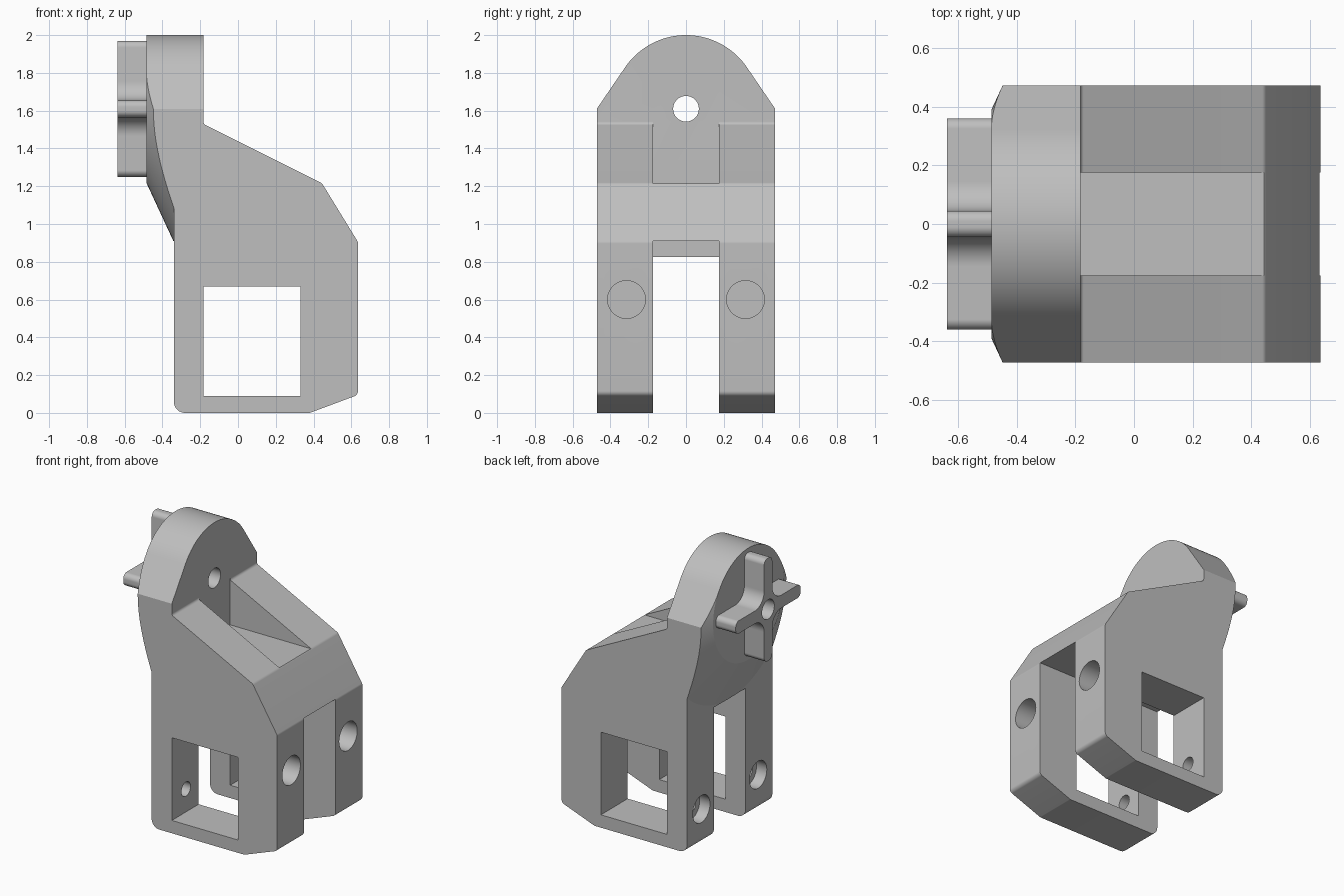
import bpy, bmesh
from math import sin, cos, tan, pi, acos
from mathutils import Vector

if "Cube" in bpy.data.objects:
    bpy.data.objects.remove(bpy.data.objects["Cube"], do_unlink=True)

grey = bpy.data.materials.new("plain_grey")
grey.use_nodes = True
grey.diffuse_color = (0.52, 0.52, 0.52, 1)
grey.node_tree.nodes["Principled BSDF"].inputs["Base Color"].default_value = grey.diffuse_color

AXIS_Z = 1.61      # height of the pivot axis
HALF_W = 0.472     # half width of the body
SLOT = 0.175       # half width of the slot between the legs


def finish(name, bm):
    bmesh.ops.recalc_face_normals(bm, faces=bm.faces[:])
    mesh = bpy.data.meshes.new(name)
    bm.to_mesh(mesh)
    bm.free()
    mesh.materials.append(grey)
    ob = bpy.data.objects.new(name, mesh)
    bpy.context.collection.objects.link(ob)
    return ob


def rounded(corners, steps=8):
    """Polygon from (a, b, radius) corners; radius 0 stays sharp."""
    out = []
    for i, (a, b, r) in enumerate(corners):
        p = Vector((a, b))
        if not r:
            out.append(p)
            continue
        u = (Vector(corners[i - 1][:2]) - p).normalized()
        v = (Vector(corners[(i + 1) % len(corners)][:2]) - p).normalized()
        half = u.angle(v) / 2
        mid = p + (u + v).normalized() * r / sin(half)
        s, e = p + u * r / tan(half) - mid, p + v * r / tan(half) - mid
        out += [mid + s.lerp(e, k / steps).normalized() * r for k in range(steps + 1)]
    return out


def prism(name, pts, axis, lo, hi):
    """Extrude a (y, z) outline along x, or an (x, z) outline along y."""
    bm = bmesh.new()
    def place(p, d):
        return (d, p[0], p[1]) if axis == "x" else (p[0], d, p[1])
    ends = [[bm.verts.new(place(p, d)) for p in pts] for d in (lo, hi)]
    bridge(bm, ends)
    return finish(name, bm)


def bridge(bm, loops):
    for l1, l2 in zip(loops, loops[1:]):
        for i in range(len(l1)):
            bm.faces.new((l1[i - 1], l1[i], l2[i], l2[i - 1]))
    bm.faces.new(loops[0])
    bm.faces.new(loops[-1])


def turned(name, rings, y, z, n=48):
    """Solid of revolution about an x-parallel axis from (x, radius) rings."""
    bm = bmesh.new()
    bridge(bm, [[bm.verts.new((x, y + r * cos(2 * pi * k / n), z + r * sin(2 * pi * k / n)))
                 for k in range(n)] for x, r in rings])
    return finish(name, bm)


def box_pts(a0, a1, b0, b1):
    return [(a0, b0), (a1, b0), (a1, b1), (a0, b1)]


def combine(ob, tool, op="DIFFERENCE"):
    mod = ob.modifiers.new(op, "BOOLEAN")
    mod.operation, mod.object, mod.solver = op, tool, "EXACT"
    bpy.context.view_layer.update()
    result = bpy.data.meshes.new_from_object(ob.evaluated_get(bpy.context.evaluated_depsgraph_get()))
    ob.modifiers.clear()
    ob.data = result
    bpy.data.objects.remove(tool, do_unlink=True)


# Body: side silhouette
side = rounded([(-0.34, 0, 0.06), (0.38, 0, 0.03), (0.635, 0.095, 0.03), (0.635, 0.905, 0.03),
                (0.445, 1.215, 0.03), (-0.183, 1.53, 0.02), (-0.183, 2.1, 0),
                (-0.6, 2.1, 0), (-0.6, 0.3, 0), (-0.34, 0.3, 0)])
body = prism("bracket_body", side, "y", -0.6, 0.6)

# Trim to the arched outline with tangent shoulders
R = 0.39
t0 = acos(R / HALF_W)
arch = [(R * cos(t0 + (pi - 2 * t0) * k / 40), AXIS_Z + R * sin(t0 + (pi - 2 * t0) * k / 40))
        for k in range(41)]
arch += [(-HALF_W, AXIS_Z), (-HALF_W, -0.1), (HALF_W, -0.1), (HALF_W, AXIS_Z)]
combine(body, prism("arch_trim", arch, "x", -1, 1), "INTERSECT")

# Trim the head to a cone around the pivot
combine(body, turned("cone_trim", [(-0.485, 0.392), (-0.34, 0.705), (-0.34, 3), (1, 3)],
                     0, AXIS_Z, 128), "INTERSECT")

# Slot between the legs
slot = [(-1, -0.1), (1, -0.1), (1, 0.91), (0.33, 0.91), (0.33, 0.825),
        (0, 0.825), (0, 0.91), (-1, 0.91)]
combine(body, prism("slot_cut", slot, "y", -SLOT, SLOT))

# Windows through both legs, and the pocket in the sloping top
combine(body, prism("window_cut", box_pts(-0.183, 0.33, 0.09, 0.67), "y", -1, 1))
combine(body, prism("pocket_cut", box_pts(-0.183, 0.6, 1.215, 1.8), "y", -SLOT, SLOT))

# Screw holes in each leg
for y in (-0.315, 0.315):
    combine(body, turned("front_hole_cut", [(0.43, 0.1), (0.8, 0.1)], y, 0.6))
    combine(body, turned("rear_hole_cut", [(-0.6, 0.095), (-0.26, 0.095), (-0.26, 0.05), (-0.1, 0.05)],
                         y, 0.25))

# Cross-shaped drive key on the head
W, L = 0.045, 0.36
cross = []
for c, s in ((1, 0), (0, 1), (-1, 0), (0, -1)):
    for a, b, r in ((L, -W, 0.035), (L, W, 0.035), (W, W, 0.1)):
        cross.append((a * c - b * s, AXIS_Z + a * s + b * c, r))
key = prism("cross_key", rounded(cross), "x", -0.638, -0.483)

# Pivot bore through head and key
for ob in (body, key):
    combine(ob, turned("bore_cut", [(-0.8, 0.068), (-0.1, 0.068)], 0, AXIS_Z))

bpy.ops.object.select_all(action="DESELECT")
for ob in (body, key):
    ob.select_set(True)
bpy.context.view_layer.objects.active = body
bpy.ops.object.shade_smooth_by_angle(angle=0.4)
